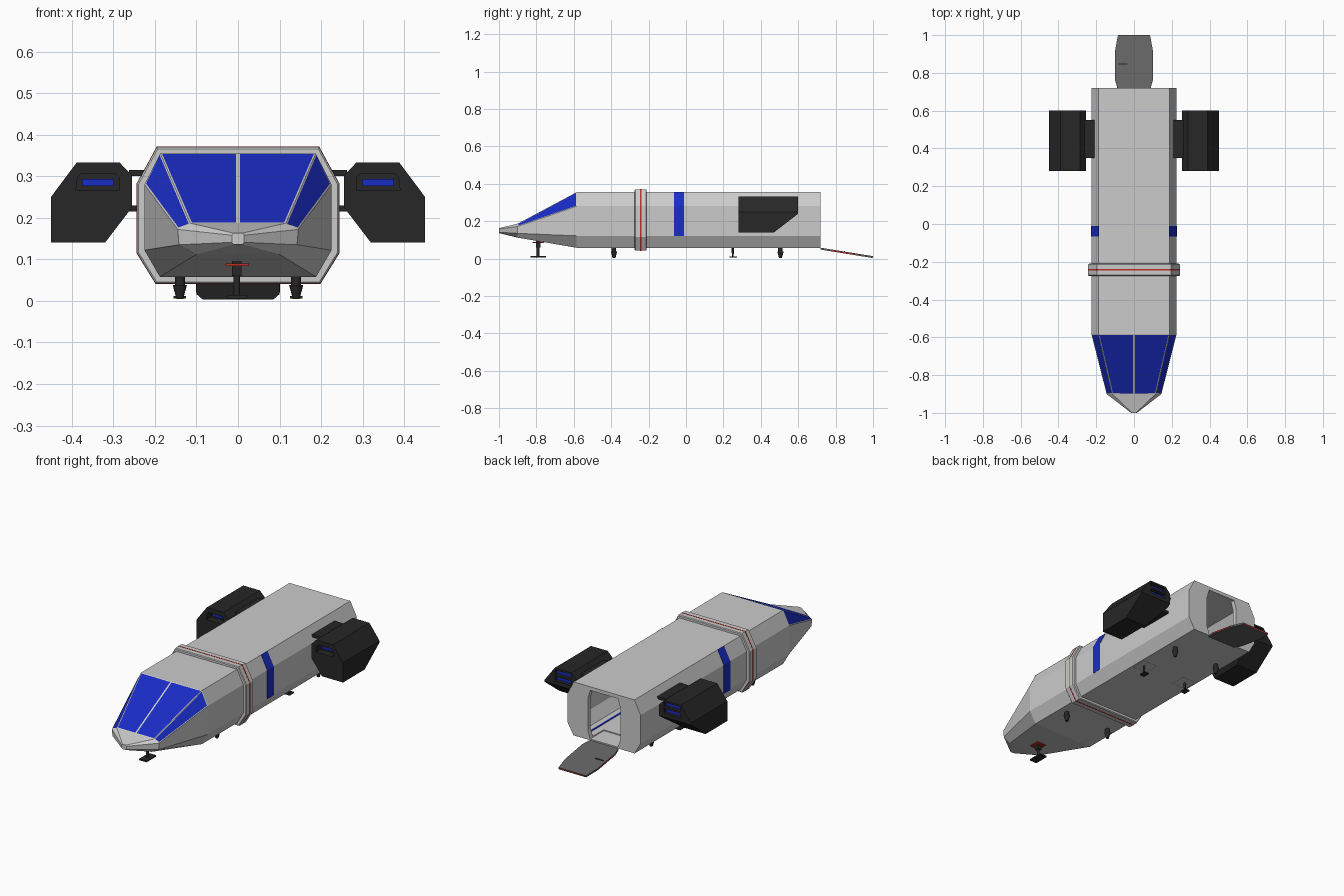
import bpy, bmesh, math
from mathutils import Matrix, Vector

if "Cube" in bpy.data.objects:
    bpy.data.objects.remove(bpy.data.objects["Cube"])


def material(name, rgb):
    m = bpy.data.materials.new(name)
    m.diffuse_color = (*rgb, 1)
    m.use_nodes = True
    m.node_tree.nodes["Principled BSDF"].inputs["Base Color"].default_value = m.diffuse_color
    return m


BLUE = material("blue_glass", (0.01, 0.025, 0.55))
DARK = material("dark_metal", (0.02, 0.02, 0.02))
RAMP = material("ramp_grey", (0.13, 0.13, 0.13))
RED = material("red_trim", (0.5, 0.03, 0.02))
BROWN = material("hatch_brown", (0.15, 0.08, 0.04))


def finish(bm, name, mat=None, mirror=False):
    bmesh.ops.recalc_face_normals(bm, faces=bm.faces)
    me = bpy.data.meshes.new(name)
    bm.to_mesh(me)
    bm.free()
    ob = bpy.data.objects.new(name, me)
    bpy.context.collection.objects.link(ob)
    if mat:
        me.materials.append(mat)
    if mirror:
        ob.modifiers.new("mirror", 'MIRROR').use_mirror_merge = False
    return ob


def loft(sections, cap=True, loop=False):
    """Skin rings of 3D points; returns bmesh and the side faces by [ring][side]."""
    bm = bmesh.new()
    rings = [[bm.verts.new(p) for p in s] for s in sections]
    n = len(rings[0])
    pairs = list(zip(rings, rings[1:] + rings[:1])) if loop else list(zip(rings, rings[1:]))
    sides = [[bm.faces.new((a[k], a[(k + 1) % n], b[(k + 1) % n], b[k])) for k in range(n)]
             for a, b in pairs]
    if cap and not loop:
        bm.faces.new(rings[0])
        bm.faces.new(rings[-1])
    return bm, sides


def ring(half, y):
    """Full hull ring from the right-hand profile points, with centre points."""
    pts = [(0, half[0][1])] + half + [(0, half[-1][1])] + [(-x, z) for x, z in reversed(half)]
    return [(x, y, z) for x, z in pts]


def prism(name, pts, a, b, axis='Y', mat=None, mirror=False):
    place = (lambda p, t: (p[0], t, p[1])) if axis == 'Y' else (lambda p, t: (p[0], p[1], t))
    bm, _ = loft([[place(p, t) for p in pts] for t in (a, b)])
    return finish(bm, name, mat, mirror)


def box(name, x, y, z, mat=None, mirror=False):
    return prism(name, [(x[0], y[0]), (x[1], y[0]), (x[1], y[1]), (x[0], y[1])],
                 z[0], z[1], 'Z', mat, mirror)


def cone(name, x, y, z0, z1, r0, r1, mat, mirror=False, seg=12):
    bm = bmesh.new()
    bmesh.ops.create_cone(bm, cap_ends=True, segments=seg, radius1=r0, radius2=r1, depth=z1 - z0,
                          matrix=Matrix.Translation((x, y, (z0 + z1) / 2)))
    return finish(bm, name, mat, mirror)


def cut(ob, cutter):
    m = ob.modifiers.new("cut", 'BOOLEAN')
    m.operation = 'DIFFERENCE'
    m.object = cutter
    cutter.hide_render = True
    cutter.display_type = 'WIRE'


# Hull: lofted octagon, with glass panes inset in the sloping nose
BODY = [(0.187, 0.355), (0.225, 0.28), (0.225, 0.122), (0.188, 0.058)]
BROW = [(0.115, 0.187), (0.145, 0.172), (0.142, 0.135), (0.10, 0.112)]
TIP = [(0.010, 0.163), (0.015, 0.158), (0.015, 0.141), (0.010, 0.136)]
bm, sides = loft([ring(TIP, -1), ring(BROW, -0.9), ring(BODY, -0.585), ring(BODY, 0.72)])
panes = [sides[1][k] for k in (0, 1, 8, 9)]
bmesh.ops.recalc_face_normals(bm, faces=bm.faces)
bmesh.ops.inset_individual(bm, faces=panes, thickness=0.006)
for f in panes:
    f.material_index = 1
hull = finish(bm, "hull")
hull.data.materials.append(None)
hull.data.materials.append(BLUE)

# Hollow cabin and rear doorway
CABIN = [(0.168, 0.338), (0.207, 0.275), (0.207, 0.13), (0.168, 0.07)]
bm, _ = loft([ring(CABIN, -0.56), ring(CABIN, 0.695)])
cut(hull, finish(bm, "cabin_cutter"))
DOOR = [(0.085, 0.065), (0.1, 0.11), (0.1, 0.285), (0.085, 0.335)]
bm, _ = loft([ring(DOOR, 0.6), ring(DOOR, 0.8)])
cut(hull, finish(bm, "doorway_cutter"))
box("floor_light", (0.125, 0.135), (-0.5, 0.66), (0.069, 0.073), BLUE, True)

# Collar round the hull with red pinstripe
COLLAR = [(0.195, 0.37), (0.243, 0.282), (0.243, 0.115), (0.198, 0.042)]
LIP = [(0.193, 0.366), (0.239, 0.281), (0.239, 0.116), (0.196, 0.046)]
STRIPE = [(0.1955, 0.371), (0.244, 0.2825), (0.244, 0.1145), (0.1985, 0.041)]
bm, _ = loft([ring(s, y) for s, y in ((BODY, -0.275), (LIP, -0.275), (COLLAR, -0.271),
              (COLLAR, -0.214), (LIP, -0.21), (BODY, -0.21))], loop=True)
finish(bm, "collar")
bm, _ = loft([ring(s, y) for s, y in ((LIP, -0.245), (STRIPE, -0.245),
              (STRIPE, -0.239), (LIP, -0.239))], loop=True)
finish(bm, "collar_stripe", RED)

# Blue band on each flank
prism("side_band", [(0.188, 0.356), (0.227, 0.281), (0.227, 0.121), (0.22, 0.125),
                    (0.22, 0.278), (0.182, 0.352)], -0.065, -0.01, 'Y', BLUE, True)

# Engine pods: faceted block, sloped underside at the rear, recessed ports
POD = [(0.285, 0.333), (0.388, 0.333), (0.45, 0.25), (0.45, 0.14),
       (0.32, 0.14), (0.255, 0.225), (0.255, 0.302)]
bm, _ = loft([[(x, y, z) for x, z in POD] for y in (0.28, 0.6)])
cutres = bmesh.ops.bisect_plane(bm, geom=bm.verts[:] + bm.edges[:] + bm.faces[:],
                                plane_co=(0, 0.47, 0.14), plane_no=Vector((0, 0.10, -0.13)).normalized(),
                                clear_outer=True)
bmesh.ops.holes_fill(bm, edges=[e for e in bm.edges if e.is_boundary])
pod = finish(bm, "engine_pod", DARK)
INTAKE = [(0.285, 0.265), (0.39, 0.265), (0.386, 0.298), (0.376, 0.307), (0.296, 0.307), (0.285, 0.296)]
cut(pod, prism("intake_cutter", INTAKE, 0.25, 0.32, mat=DARK))
box("intake_glow", (0.30, 0.375), (0.31, 0.322), (0.277, 0.293), BLUE, True)
for i, z in enumerate((0.262, 0.298)):
    cut(pod, box(f"exhaust_cutter_{i}", (0.285, 0.385), (0.575, 0.65), (z, z + 0.025), DARK))
    box(f"exhaust_glow_{i}", (0.287, 0.383), (0.57, 0.585), (z + 0.002, z + 0.019), BLUE, True)
pod.modifiers.new("mirror", 'MIRROR').use_mirror_merge = False

# Twin plates joining each pod to the hull
for i, z in enumerate((0.215, 0.301)):
    box(f"pylon_{i}", (0.208, 0.262), (0.35, 0.55), (z, z + 0.014), DARK, True)

# Lowered rear ramp, built flat then tilted
parts = [prism("ramp", [(-0.088, 0), (-0.1, 0.045), (-0.1, 0.2), (-0.085, 0.283),
                        (0.085, 0.283), (0.1, 0.2), (0.1, 0.045), (0.088, 0)], -0.01, 0, 'Z', RAMP),
         box("ramp_edge_trim", (0.099, 0.101), (0.05, 0.19), (-0.008, -0.003), RED, True),
         box("ramp_end_trim", (-0.08, 0.08), (0.281, 0.2835), (-0.008, -0.003), RED),
         box("ramp_handle", (-0.085, -0.035), (0.125, 0.131), (-0.001, 0.003), DARK)]
for ob in parts:
    ob.location = (0, 0.72, 0.058)
    ob.rotation_euler.x = -math.atan2(0.045, 0.28)

# Belly thrusters
for name, y in (("front", -0.385), ("rear", 0.505)):
    cone(f"{name}_thruster_mount", 0.14, y, 0.03, 0.064, 0.012, 0.012, DARK, True)
    cone(f"{name}_thruster_nozzle", 0.14, y, 0.004, 0.038, 0.008, 0.017, DARK, True)

# Nose landing gear
cone("nose_gear_leg", -0.003, -0.79, 0.012, 0.1, 0.008, 0.008, DARK)
box("nose_gear_housing", (-0.014, 0.008), (-0.802, -0.778), (0.06, 0.1), DARK)
box("nose_gear_foot", (-0.025, 0.02), (-0.832, -0.748), (0.006, 0.014), DARK)
box("nose_gear_hatch", (-0.03, 0.026), (-0.82, -0.76), (0.084, 0.09), RED)

# Main landing gear with hatch outline
cone("main_gear_leg", 0.14, 0.25, 0.008, 0.062, 0.005, 0.006, DARK, True)
box("main_gear_foot", (0.125, 0.155), (0.232, 0.272), (0.006, 0.012), DARK, True)
bm = bmesh.new()
bmesh.ops.create_grid(bm, x_segments=1, y_segments=1, size=0.045,
                      matrix=Matrix.Translation((0.135, 0.25, 0.057)))
inner = bm.faces[:]
bmesh.ops.inset_individual(bm, faces=inner, thickness=0.003)
bmesh.ops.delete(bm, geom=inner, context='FACES')
finish(bm, "main_gear_hatch_outline", BROWN, True)
